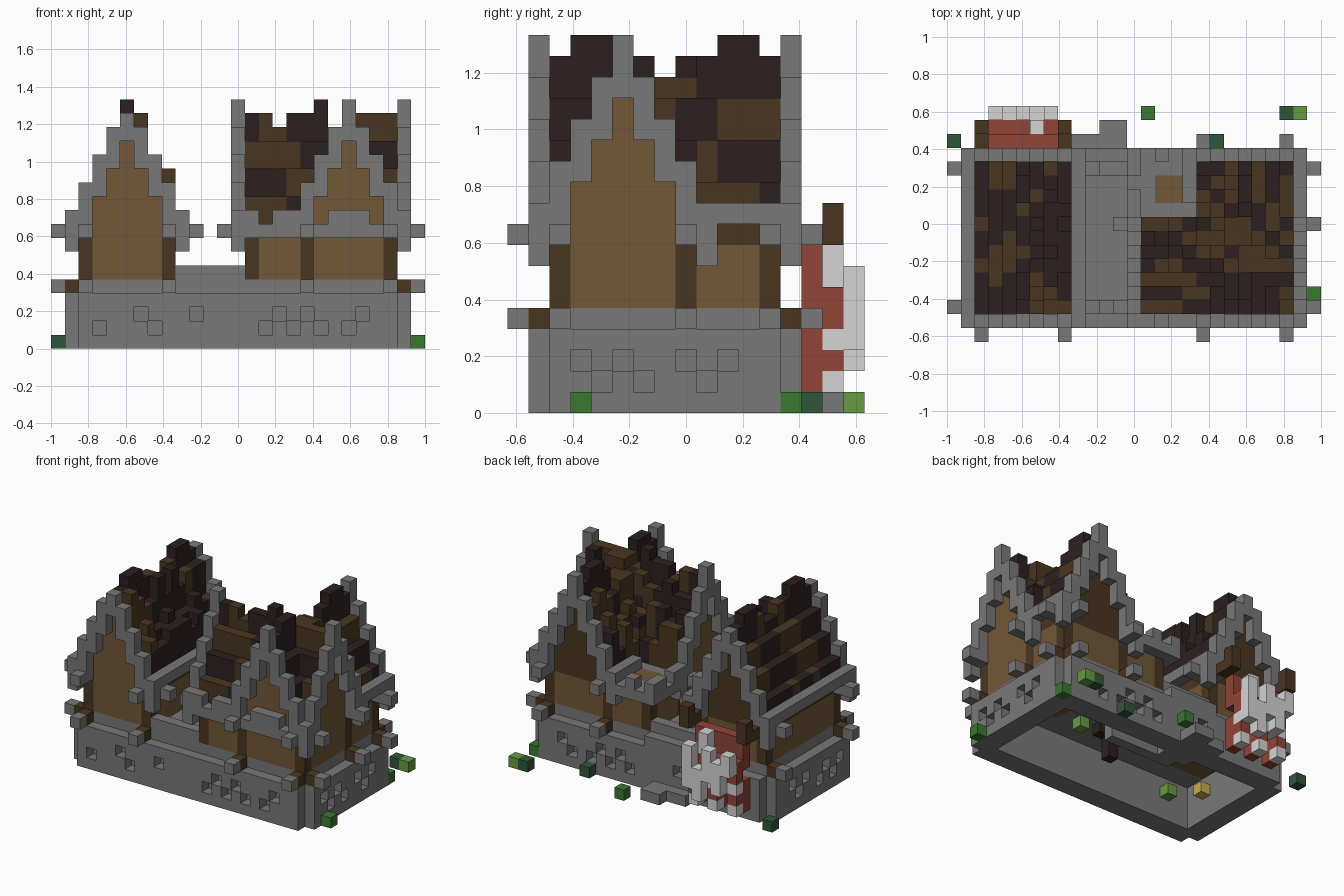
import bpy
import bmesh
import random
from mathutils import Vector

random.seed(11)
cube = bpy.data.objects.get("Cube")
if cube:
    bpy.data.objects.remove(cube)

U = 2 / 27                       # block size
ORIGIN = Vector((-13.5, -8.5, 0))

COLOURS = {
    "stone": (0.188, 0.188, 0.188),
    "tan_wall": (0.168, 0.098, 0.038),
    "timber": (0.066, 0.036, 0.015),
    "dark_shingle": (0.026, 0.0145, 0.0145),
    "red_cloth": (0.285, 0.056, 0.039),
    "white_cloth": (0.66, 0.66, 0.66),
    "dark_leaf": (0.03, 0.092, 0.042),
    "leaf": (0.042, 0.19, 0.03),
    "light_leaf": (0.135, 0.33, 0.055),
    "lamp_yellow": (0.6, 0.4, 0.07),
}
materials = {}
for name, rgb in COLOURS.items():
    m = bpy.data.materials.new(name)
    m.use_nodes = True
    m.diffuse_color = (*rgb, 1)
    m.node_tree.nodes["Principled BSDF"].inputs["Base Color"].default_value = (*rgb, 1)
    materials[name] = m

grid = {}                        # cell -> (part, colour)


def box(part, colour, xs, ys, zs):
    """Fill a block of cells; each range is inclusive, or a single index."""
    rx, ry, rz = [range(r, r + 1) if isinstance(r, int) else range(r[0], r[1] + 1)
                  for r in (xs, ys, zs)]
    for i in rx:
        for j in ry:
            for k in rz:
                grid[i, j, k] = (part, colour)


def oriented(part, colour, axis, across, along, zs):
    """Box whose 'along' direction is the ridge axis."""
    if axis == "x":
        box(part, colour, along, across, zs)
    else:
        box(part, colour, across, along, zs)


def roof(part, axis, centre, start, ridge, rough):
    """Steep shingle roof; 'ridge' lists ridge heights, 'rough' the bumpy side."""
    for d in range(-3, 4):
        shade = "dark_shingle"
        for n, crest in enumerate(ridge):
            if random.random() < 0.6:
                shade = random.choices(("timber", "dark_shingle"), (9, 11))[0]
            top = 16 - 2 * abs(d)
            if d * rough > 0:
                top += random.choice((0, 1, 2) if d % 2 else (0, 1))
            if d == 0:
                top = crest
                shade = "dark_shingle" if crest == 17 else shade
            oriented(part, shade, axis, centre + d, start + n, (min(14, 15 - 2 * abs(d)), top))


def gable(house, axis, centre, plane, inward, peak=17, infill="tan_wall"):
    """Stepped stone trim with an infill wall set one block behind."""
    trim = [(15, peak), (13, 15), (11, 13), (8, 11), (7, 9)]
    fill = [14, 12, 10, 8]
    for d, zs in enumerate(trim):
        for c in {centre - d, centre + d}:
            if d < len(fill):
                wall = house + "_gable_wall"
                oriented(wall, "tan_wall", axis, c, plane + inward, (5, 7))
                oriented(wall, infill, axis, c, plane + inward, (8, fill[d]))
            oriented(house + "_gable_trim", "stone", axis, c, plane, zs)


def posts(part, corners):
    for i, j in corners:
        box(part, "timber", i, j, (5, 7))


def beam_end(i, j, di, dj):
    """Projecting beam ends at the floor and eave level."""
    for k, inner in ((4, "timber"), (8, "stone")):
        box("beam_ends", inner, i + di, j + dj, k)
        box("beam_ends", "stone", i + 2 * di, j + 2 * dj, k)


# Stone base: hollow, two blocks thick, with a floor on top
for ys in ((1, 2), (12, 13)):
    box("stone_base", "stone", (1, 25), ys, (0, 3))
for xs in ((1, 2), (24, 25)):
    box("stone_base", "stone", xs, (1, 13), (0, 3))
box("stone_base", "stone", (2, 24), (2, 12), 4)
box("stone_base", "stone", (9, 13), (2, 13), 4)
for xs in ((3, 7), (19, 23)):
    box("stone_base", "tan_wall", xs, (5, 9), 4)
box("cellar_wall", "stone", (11, 17), 10, (0, 3))
box("cellar_wall", "stone", (10, 12), 11, (0, 3))
box("cellar_trestle", "dark_shingle", 14, 6, (1, 3))
box("cellar_trestle", "dark_shingle", (13, 15), 6, 3)

# Missing stones in the outer layer and open corners
for k, cols in ((2, (6, 10, 16, 18, 22)), (1, (3, 7, 15, 17, 19, 21))):
    for i in cols:
        for j in (1, 13):
            grid.pop((i, j, k), None)
for k, rows in ((2, (3, 5, 8, 10)), (1, (4, 6, 9))):
    for j in rows:
        for i in (1, 25):
            grid.pop((i, j, k), None)
for k in range(4):
    for i in (1, 25):
        for j in (1, 13):
            grid.pop((i, j, k), None)

# Terrace parapets and rear steps
for j in (2, 12):
    box("terrace_parapet", "stone", (9, 13), j, 5)
box("rear_steps", "stone", (9, 12), 14, 0)
box("rear_steps", "stone", (11, 12), 15, 0)

# Narrow house walls, beams, roof and gables
sag = (16, 17, 17, 16, 16, 15, 15, 16, 17, 17, 16)
for i in (2, 8):
    box("narrow_house_walls", "tan_wall", i, (3, 11), (5, 7))
    box("narrow_house_walls", "timber", i, (2, 12), 8)
roof("narrow_house_roof", "y", 5, 2, sag, 1)
box("narrow_house_roof", "dark_shingle", 8, (2, 12), (9, 11))
box("narrow_house_roof", "dark_shingle", 8, (5, 7), 12)
gable("narrow_house", "y", 5, 1, 1, 16)
gable("narrow_house", "y", 5, 13, -1, 16, "timber")
for i in (1, 9):
    box("narrow_house_eaves", "stone", i, (2, 12), 9)
posts("narrow_house_posts", [(i, j) for i in (2, 8) for j in (2, 12)])

# Broad house walls
for xs, ys in (((14, 24), 2), (24, (2, 12)), (14, (2, 8)), ((14, 18), 8),
               (18, (8, 12)), ((18, 24), 12)):
    box("broad_house_walls", "tan_wall", xs, ys, (5, 7))
    box("broad_house_walls", "timber", xs, ys, 8)

# Broad house: two crossing roofs and four gables
roof("broad_house_roof", "x", 5, 14, (16, 16, 15, 16, 16, 17, 15, 16, 16, 16, 16), 1)
roof("broad_house_roof", "y", 21, 2, sag, -1)
for plane, inward in ((13, 1), (25, -1)):
    gable("broad_house", "x", 5, plane, inward)
gable("broad_house", "y", 21, 1, 1)
gable("broad_house", "y", 21, 13, -1, 17, "timber")
grid.pop((17, 1, 7))
box("broad_house_eaves", "stone", (14, 24), 1, 8)
for xs in (14, 16, (20, 22)):
    box("broad_house_eaves", "stone", xs, 1, 9)
box("broad_house_eaves", "stone", 25, (9, 12), 9)
box("broad_house_eaves", "stone", 17, (10, 12), 9)
posts("broad_house_posts", [(14, 2), (18, 2), (24, 2), (14, 8), (24, 8),
                            (18, 12), (24, 12)])

# Flat-roofed corner room with a roof hatch
box("corner_room_walls", "tan_wall", 14, (9, 12), (5, 7))
box("corner_room_walls", "tan_wall", (14, 17), 12, (5, 7))
box("corner_room_roof", "stone", (13, 17), (9, 13), 8)
box("corner_room_roof", "tan_wall", (15, 16), (10, 11), 8)
for i in (13, 15, 17):
    box("corner_room_roof", "stone", i, 13, 9)
for j in (10, 12):
    box("corner_room_roof", "stone", 13, j, 9)
posts("corner_room_post", [(14, 12)])

# Beam ends around the outside
for i in (2, 8, 18, 24):
    beam_end(i, 2, 0, -1)
for i in (18, 24):
    beam_end(i, 12, 0, 1)
for j in (2, 12):
    beam_end(2, j, -1, 0)
for j in (2, 8, 12):
    beam_end(24, j, 1, 0)
for j in (2, 12):
    box("beam_ends", "stone", (9, 10), j, 8)
for j in (2, 8):
    box("beam_ends", "stone", (12, 13), j, 8)

# Ragged red and white awning hung from two brackets at the back
for i in (2, 8):
    box("awning_brackets", "timber", i, (14, 15), 8)
    box("awning_brackets", "timber", i, 15, 9)
box("awning", "red_cloth", (3, 7), 14, (6, 7))
box("awning", "red_cloth", (3, 7), 15, (4, 5))
for i, (low, high) in zip(range(3, 8), ((5, 6), (3, 5), (4, 6), (2, 4), (3, 6))):
    box("awning", "white_cloth", i, 16, (low, high))
    box("awning", "white_cloth", i, 15, 3)
for i in (3, 5, 7):
    box("awning", "red_cloth", i, 14, (1, 3))
    box("awning", "red_cloth", i, 14, 5)
    box("awning", "red_cloth", i, 15, 2)
    box("awning", "white_cloth", i, 15, 1)
box("awning", "white_cloth", 6, 15, (6, 7))

# Bushes on the ground, plants and a lamp hung inside the base
for i, j, k, colour in ((0, 14, 0, "dark_leaf"), (14, 16, 0, "leaf"),
                        (24, 16, 0, "dark_leaf"), (25, 16, 0, "light_leaf"),
                        (19, 14, 0, "dark_leaf"), (26, 3, 0, "leaf"),
                        (25, 13, 0, "leaf"), (5, 3, 2, "light_leaf"),
                        (18, 7, 2, "light_leaf")):
    box("bushes", colour, i, j, k)
box("lamp", "lamp_yellow", 3, 5, 2)

# Build one mesh per part from the exposed block faces
for part in dict.fromkeys(p for p, c in grid.values()):
    cells = {cell: c for cell, (p, c) in grid.items() if p == part}
    slots = list(dict.fromkeys(cells.values()))
    bm = bmesh.new()
    cache = {}

    def vert(p):
        key = tuple(p)
        if key not in cache:
            cache[key] = bm.verts.new((Vector(p) + ORIGIN) * U)
        return cache[key]

    for cell, colour in cells.items():
        for a in range(3):
            b, c = (a + 1) % 3, (a + 2) % 3
            for side in (0, 1):
                near = list(cell)
                near[a] += 2 * side - 1
                if tuple(near) in grid:
                    continue
                ring = []
                for u, v in ((0, 0), (1, 0), (1, 1), (0, 1)):
                    p = list(cell)
                    p[a] += side
                    p[b] += u
                    p[c] += v
                    ring.append(vert(p))
                face = bm.faces.new(ring if side else ring[::-1])
                face.material_index = slots.index(colour)
    mesh = bpy.data.meshes.new(part)
    bm.to_mesh(mesh)
    bm.free()
    for s in slots:
        mesh.materials.append(materials[s])
    bpy.context.collection.objects.link(bpy.data.objects.new(part, mesh))
